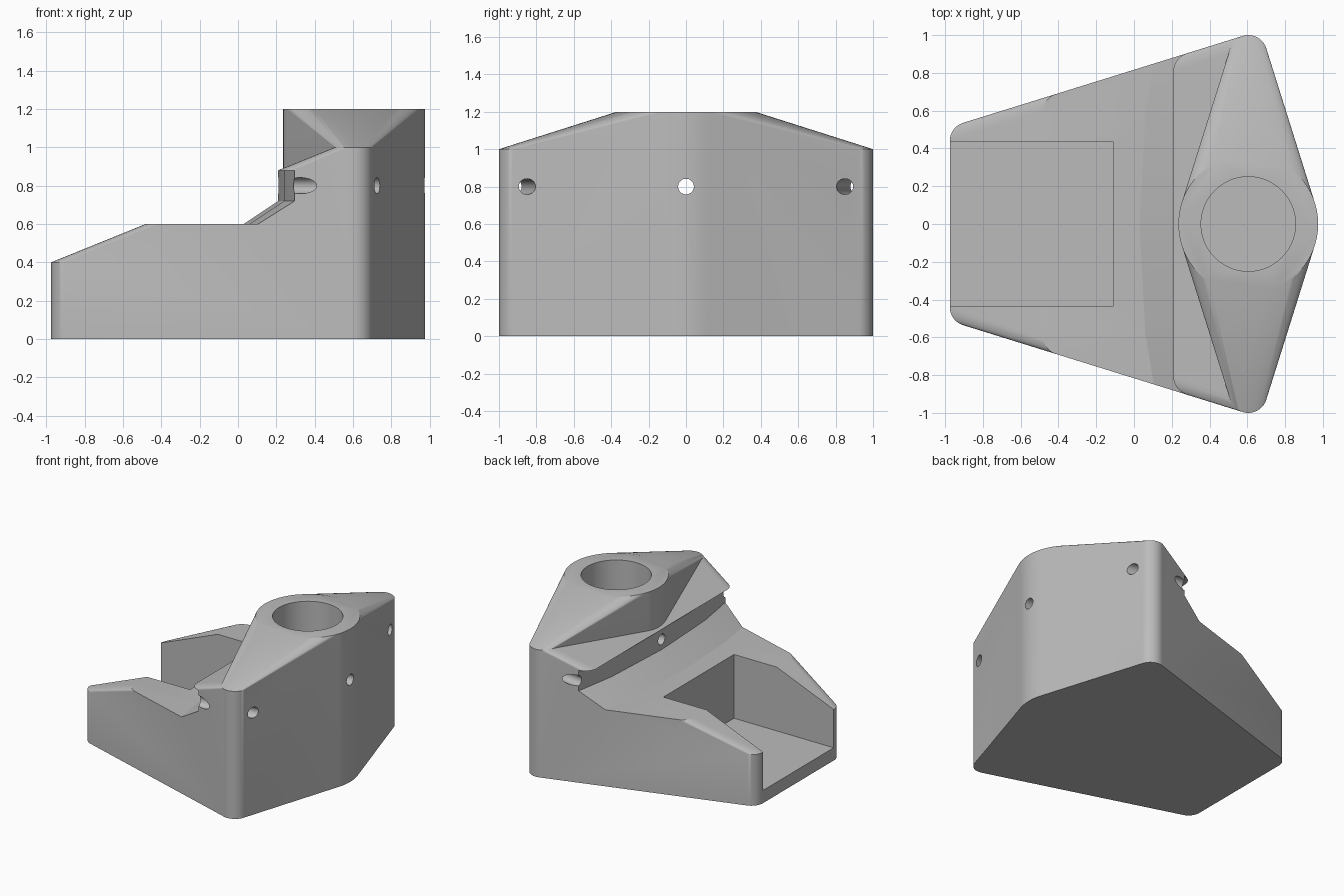
import bpy, bmesh, math
from mathutils import Vector

old = bpy.data.objects.get("Cube")
if old:
    bpy.data.objects.remove(old, do_unlink=True)

grey = bpy.data.materials.new("plain grey")
grey.use_nodes = True
color = (0.5, 0.5, 0.5, 1)
grey.diffuse_color = color
grey.node_tree.nodes["Principled BSDF"].inputs["Base Color"].default_value = color


def finish(name, bm, cutter=False):
    bmesh.ops.recalc_face_normals(bm, faces=bm.faces)
    mesh = bpy.data.meshes.new(name)
    bm.to_mesh(mesh)
    bm.free()
    mesh.materials.append(grey)
    ob = bpy.data.objects.new(name, mesh)
    bpy.context.collection.objects.link(ob)
    ob.hide_render = cutter
    return ob


def disc(x, y, r, z, n=72):
    return [(x + r * math.cos(2 * math.pi * i / n),
             y + r * math.sin(2 * math.pi * i / n), z) for i in range(n)]


def hull(name, points):
    bm = bmesh.new()
    for p in points:
        bm.verts.new(p)
    res = bmesh.ops.convex_hull(bm, input=bm.verts)
    spare = [v for v in bm.verts if not v.link_faces]
    bmesh.ops.delete(bm, geom=spare, context='VERTS')
    bmesh.ops.dissolve_limit(bm, angle_limit=0.002, verts=bm.verts, edges=bm.edges)
    return finish(name, bm)


def rod(name, a, b, r, n=48):
    a, b = Vector(a), Vector(b)
    bm = bmesh.new()
    bmesh.ops.create_cone(bm, cap_ends=True, segments=n, radius1=r, radius2=r,
                          depth=(b - a).length)
    turn = (b - a).to_track_quat('Z', 'Y').to_matrix()
    bmesh.ops.rotate(bm, matrix=turn, verts=bm.verts)
    bmesh.ops.translate(bm, vec=(a + b) / 2, verts=bm.verts)
    return finish(name, bm, True)


def block(name, lo, hi):
    bm = bmesh.new()
    bmesh.ops.create_cube(bm, size=1)
    for v in bm.verts:
        v.co = [lo[i] if v.co[i] < 0 else hi[i] for i in range(3)]
    return finish(name, bm, True)


def combine(target, tool, operation):
    mod = target.modifiers.new(tool.name, 'BOOLEAN')
    mod.operation = operation
    mod.solver = 'EXACT'
    mod.object = tool
    bpy.context.view_layer.objects.active = target
    bpy.ops.object.modifier_apply(modifier=mod.name)
    bpy.data.objects.remove(tool, do_unlink=True)


# Wedge body and tall tower, each a hull around upright round posts
tips = [p for s in (-1, 1) for z in (0, 1) for p in disc(0.605, s * 0.9, 0.1, z)]
corners = [p for s in (-1, 1) for z in (0, 0.4) for p in disc(-0.875, s * 0.44, 0.1, z)]
post = [p for z in (0, 1.2) for p in disc(0.605, 0, 0.37, z, 96)]
body = hull("bracket_body", corners + tips)
tower = hull("tower", tips + post)

# Stepped channel with a bowed back wall
bm = bmesh.new()
half = [(0, 0.03), (0.58, 0.06), (0.85, 0.105), (1.1, 0.15)]
stations = [(-y, x) for y, x in reversed(half[1:])] + half
rings = []
for y, x in stations:
    profile = [(-1.2, 0.6), (x, 0.6), (x + 0.18, 0.72), (x + 0.18, 0.88), (-1.2, 0.88)]
    rings.append([bm.verts.new((px, y, pz)) for px, pz in profile])
for a, b in zip(rings, rings[1:]):
    for i in range(len(a)):
        j = (i + 1) % len(a)
        bm.faces.new((a[i], a[j], b[j], b[i]))
bm.faces.new(rings[0])
bm.faces.new(rings[-1])
channel = finish("channel_cutter", bm, True)

combine(body, channel, 'DIFFERENCE')
combine(body, tower, 'UNION')

# Open pocket, round bore and cross holes
combine(body, block("pocket_cutter", (-1.2, -0.437, 0.1), (-0.11, 0.437, 1)), 'DIFFERENCE')
combine(body, rod("bore_cutter", (0.605, 0, 0.1), (0.605, 0, 1.4), 0.25, 96), 'DIFFERENCE')
combine(body, rod("centre_hole_cutter", (0.1, 0, 0.8), (1.1, 0, 0.8), 0.042), 'DIFFERENCE')
for s in (-1, 1):
    start = (0.92, s * 0.817, 0.8)
    end = (0.12, s * 0.95, 0.8)
    combine(body, rod("side_hole_cutter", start, end, 0.042), 'DIFFERENCE')

bpy.ops.object.select_all(action='DESELECT')
body.select_set(True)
bpy.context.view_layer.objects.active = body
bpy.ops.object.shade_smooth_by_angle(angle=math.radians(25))
